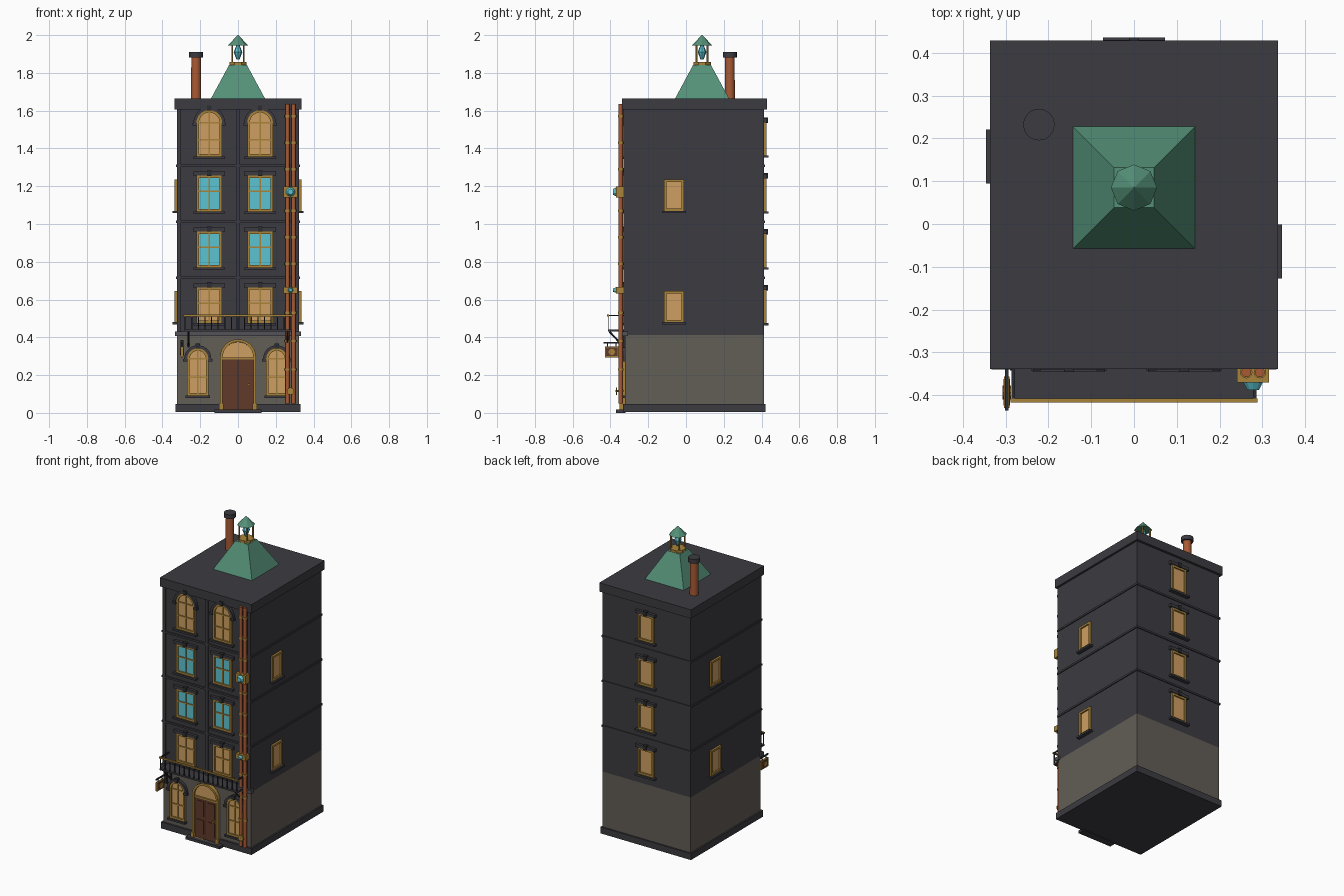
import bpy, bmesh, math
from mathutils import Matrix, Vector

if "Cube" in bpy.data.objects:
    bpy.data.objects.remove(bpy.data.objects["Cube"])

# sRGB palette
PAL = dict(charcoal=(60, 59, 65), iron=(44, 45, 51), stone=(98, 93, 86), grey_trim=(84, 84, 88),
           amber_glass=(207, 159, 98), teal_glass=(92, 196, 210), brass=(170, 132, 58),
           copper=(168, 90, 52), green_roof=(84, 144, 120), door_wood=(96, 58, 42))
NAMES = list(PAL)
MATS = []
for n, c in PAL.items():
    m = bpy.data.materials.new(n)
    m.diffuse_color = [((v / 255 + 0.055) / 1.055) ** 2.4 for v in c] + [1]
    m.use_nodes = True
    m.node_tree.nodes["Principled BSDF"].inputs["Base Color"].default_value = m.diffuse_color
    MATS.append(m)


class Part:
    """Collects coloured primitives into one object; local -y faces outward."""
    def __init__(self, name, M=Matrix()):
        self.name, self.M, self.bm = name, M, bmesh.new()

    def paint(self, verts, mat, smooth=False):
        for f in {f for v in verts for f in v.link_faces}:
            f.material_index = NAMES.index(mat)
            f.smooth = smooth and len(f.verts) == 4

    def box(self, x0, x1, y0, y1, z0, z1, mat):
        S = Matrix.Diagonal((x1 - x0, y1 - y0, z1 - z0, 1))
        T = Matrix.Translation(((x0 + x1) / 2, (y0 + y1) / 2, (z0 + z1) / 2))
        self.paint(bmesh.ops.create_cube(self.bm, size=1, matrix=T @ S)['verts'], mat)

    def rod(self, a, b, r, mat, n=8, r2=None, spin=0, smooth=False):
        a, b = Vector(a), Vector(b)
        R = (b - a).to_track_quat('Z', 'Y').to_matrix().to_4x4()
        M = Matrix.Translation((a + b) / 2) @ R @ Matrix.Rotation(spin, 4, 'Z')
        self.paint(bmesh.ops.create_cone(self.bm, cap_ends=True, segments=n, radius1=r,
                   radius2=r if r2 is None else r2, depth=(b - a).length, matrix=M)['verts'], mat, smooth)

    def plate(self, pts, v, mat):
        self.ring(pts, None, v, mat)

    def ring(self, outer, inner, v, mat, closed=True):
        mk = lambda pts, y: [self.bm.verts.new((u, y, z)) for u, z in pts]
        of, ob = mk(outer, -v), mk(outer, 0.002)
        fs, n = [], len(outer)
        span = range(n if closed else n - 1)
        fs += [(of[i], of[(i + 1) % n], ob[(i + 1) % n], ob[i]) for i in span]
        if inner:
            inf, inb = mk(inner, -v), mk(inner, 0.002)
            for i in span:
                j = (i + 1) % n
                fs += [(of[i], inf[i], inf[j], of[j]), (inf[i], inb[i], inb[j], inf[j]),
                       (ob[i], ob[j], inb[j], inb[i])]
            if not closed:
                fs += [(of[i], ob[i], inb[i], inf[i]) for i in (0, -1)]
        else:
            fs += [of, ob]
        for f in fs:
            self.bm.faces.new(f).material_index = NAMES.index(mat)

    def done(self):
        bmesh.ops.recalc_face_normals(self.bm, faces=self.bm.faces)
        self.bm.transform(self.M)
        me = bpy.data.meshes.new(self.name)
        self.bm.to_mesh(me)
        for m in MATS:
            me.materials.append(m)
        bpy.context.collection.objects.link(bpy.data.objects.new(self.name, me))


def outline(w, z0, z1, arched):
    """Half-width w opening; z1 is the crown of the arch or the flat head."""
    if not arched:
        return [(-w, z0), (w, z0), (w, z1), (-w, z1)]
    return [(-w, z0), (w, z0)] + half_circle(w, z1 - w)


def half_circle(r, zc, n=14):
    return [(r * math.cos(math.pi * i / n), zc + r * math.sin(math.pi * i / n)) for i in range(n + 1)]


def window(name, M, w, z0, z1, glass, arched=False, bars=True, lintel=True, t=0.013, sill=0.016):
    p = Part(name, M)
    p.plate(outline(w - t, z0 + t, z1 - t, arched), 0.004, glass)
    p.ring(outline(w, z0, z1, arched), outline(w - t, z0 + t, z1 - t, arched), 0.013, 'brass')
    if bars:
        zb = z1 - w if arched else z0 + (z1 - z0) * 0.56
        p.box(-0.004, 0.004, -0.009, 0, z0 + t, z1 - t, 'brass')
        for z in ([zb, (z0 + zb) / 2] if arched else [zb]):
            p.box(-w + t, w - t, -0.009, 0, z - 0.004, z + 0.004, 'brass')
    p.box(-w - sill, w + sill, -0.024, 0, z0 - 0.012, z0, 'charcoal')
    if arched:
        p.ring(half_circle(w + 0.016, z1 - w), half_circle(w, z1 - w), 0.018, 'charcoal', False)
        for s in (-1, 1):
            p.box(s * (w + 0.009) - 0.012, s * (w + 0.009) + 0.012, -0.02, 0, z1 - w - 0.014, z1 - w, 'charcoal')
        p.box(-0.011, 0.011, -0.023, 0, z1 - 0.002, z1 + 0.025, 'iron')
    elif lintel:
        p.box(-w - sill, w + sill, -0.018, 0, z1, z1 + 0.02, 'charcoal')
        p.box(-0.012, 0.012, -0.023, 0, z1 - 0.002, z1 + 0.027, 'iron')
    p.done()


YF, YB, XS = -0.322, 0.412, 0.322
front = lambda x: Matrix.Translation((x, YF, 0))
side = lambda x, y, deg: Matrix.Translation((x, y, 0)) @ Matrix.Rotation(math.radians(deg), 4, 'Z')

# walls, plinth, floor bands and cornice
p = Part('walls')
p.box(-XS, XS, YF, YB, 0.04, 0.412, 'stone')
p.box(-XS, XS, YF, YB, 0.412, 1.61, 'charcoal')
p.done()
p = Part('plinth')
p.box(-0.332, 0.332, YF - 0.012, YB + 0.01, 0.004, 0.046, 'charcoal')
p.box(-0.125, 0.125, -0.37, -0.32, 0, 0.018, 'charcoal')
p.done()
p = Part('floor_bands')
for z in (0.715, 1.012, 1.309):
    p.box(-0.328, 0.328, YF - 0.008, YB + 0.006, z - 0.006, z + 0.006, 'charcoal')
p.box(-0.333, 0.333, YF - 0.018, YF + 0.015, 0.408, 0.432, 'grey_trim')
p.done()
p = Part('pilasters')
for x in (-0.312, 0, 0.312):
    p.box(x - 0.01, x + 0.01, YF - 0.008, YF + 0.01, 0.43, 1.61, 'charcoal')
p.done()
p = Part('cornice')
p.box(-0.336, 0.336, -0.338, 0.428, 1.607, 1.665, 'charcoal')
p.done()

# windows on all four sides
for x in (-0.152, 0.117):
    window('upper_arched_window', front(x), 0.068, 1.357, 1.603, 'amber_glass', True)
    for k, g in enumerate(('amber_glass', 'teal_glass', 'teal_glass')):
        z = 0.475 + 0.296 * k
        window('front_window', front(x), 0.068, z, z + 0.19, g)
for x in (-0.213, 0.205):
    window('ground_arched_window', front(x), 0.056, 0.092, 0.342, 'amber_glass', True, sill=0.008)
for z in (0.475, 0.771, 1.067, 1.363):
    window('back_window', side(0, YB, 180), 0.056, z, z + 0.175, 'amber_glass', bars=False)
for z in (0.48, 1.07):
    window('right_window', side(XS, -0.064, 90), 0.053, z, z + 0.165, 'amber_glass', bars=False, lintel=False, sill=0.01)
    window('left_window', side(-XS, 0.158, -90), 0.053, z, z + 0.165, 'amber_glass', bars=False, lintel=False, sill=0.01)

# front door with fanlight
p = Part('front_door', front(0))
p.ring(outline(0.095, 0.018, 0.39, True), outline(0.081, 0.018, 0.376, True), 0.024, 'brass')
p.box(-0.082, 0.082, -0.014, 0, 0.018, 0.285, 'door_wood')
p.plate(half_circle(0.082, 0.293), 0.012, 'amber_glass')
p.box(-0.084, 0.084, -0.02, 0, 0.282, 0.292, 'brass')
for s in (-1, 1):
    p.box(s * 0.089 - 0.011, s * 0.089 + 0.011, -0.03, 0, 0.018, 0.05, 'brass')
    for z0, z1 in ((0.05, 0.14), (0.165, 0.265)):
        p.box(s * 0.04 - 0.026, s * 0.04 + 0.026, -0.018, 0, z0, z1, 'door_wood')
p.box(-0.002, 0.002, -0.016, 0, 0.018, 0.283, 'iron')
p.rod((0.058, -0.014, 0.15), (0.058, -0.027, 0.15), 0.007, 'brass')
p.done()

# balcony
p = Part('balcony')
p.box(-0.286, 0.286, -0.412, -0.32, 0.431, 0.442, 'charcoal')
p.box(-0.288, 0.288, -0.417, -0.407, 0.511, 0.52, 'brass')
for i in range(17):
    x = -0.28 + 0.035 * i
    p.box(x - 0.003, x + 0.003, -0.414, -0.409, 0.44, 0.512, 'iron')
for s in (-1, 1):
    x = s * 0.282
    p.box(x - 0.004, x + 0.004, -0.412, -0.322, 0.512, 0.519, 'iron')
    p.rod((s * 0.262, -0.405, 0.43), (s * 0.262, -0.335, 0.355), 0.005, 'iron', 6)
    p.box(s * 0.262 - 0.005, s * 0.262 + 0.005, -0.336, -0.322, 0.345, 0.43, 'iron')
p.done()

# hanging sign
p = Part('hanging_sign')
p.box(-0.301, -0.293, -0.436, -0.322, 0.368, 0.376, 'iron')
p.box(-0.305, -0.289, -0.334, -0.322, 0.31, 0.385, 'iron')
p.box(-0.303, -0.291, -0.43, -0.356, 0.294, 0.352, 'brass')
p.box(-0.305, -0.289, -0.424, -0.362, 0.3, 0.346, 'door_wood')
p.rod((-0.307, -0.393, 0.323), (-0.287, -0.393, 0.323), 0.017, 'brass', 10)
for y in (-0.415, -0.371):
    p.rod((-0.297, y, 0.35), (-0.297, y, 0.37), 0.003, 'iron', 6)
p.done()

# copper pipes with collars, glowing gauges and valve
p = Part('pipes')
for x in (0.262, 0.294):
    p.rod((x, -0.346, 0.05), (x, -0.346, 1.635), 0.0115, 'copper', 12, smooth=True)
    for z in (0.23, 0.38, 0.53, 0.79, 0.93, 1.07, 1.29, 1.43, 1.57):
        p.rod((x, -0.346, z - 0.006), (x, -0.346, z + 0.006), 0.0145, 'brass', 12)
p.done()
p = Part('gauges')
for z, h in ((1.17, 0.029), (0.65, 0.017)):
    p.box(0.241, 0.315, -0.37, -0.325, z - h, z + h, 'brass')
    p.rod((0.278, -0.369, z), (0.278, -0.387, z), h * 0.85, 'teal_glass', 10, r2=h * 0.5)
p.done()
p = Part('valve')
p.rod((0.278, -0.33, 0.115), (0.278, -0.372, 0.115), 0.005, 'brass')
p.rod((0.278, -0.364, 0.115), (0.278, -0.371, 0.115), 0.02, 'brass', 10)
p.done()

# chimney
p = Part('chimney')
p.rod((-0.222, 0.232, 1.66), (-0.222, 0.232, 1.885), 0.027, 'copper', 16, r2=0.025, smooth=True)
p.rod((-0.222, 0.232, 1.882), (-0.222, 0.232, 1.91), 0.037, 'charcoal', 16, smooth=True)
p.done()

# pyramid roof and lantern cupola
YC, Q = 0.085, math.sqrt(2)
at = lambda z: (0, YC, z)
p = Part('pyramid_roof')
p.rod(at(1.664), at(1.842), 0.143 * Q, 'green_roof', 4, r2=0.047 * Q, spin=math.pi / 4)
p.done()
p = Part('cupola')
p.rod(at(1.84), at(1.858), 0.05, 'brass', 8, spin=math.pi / 8)
p.rod(at(1.87), at(1.91), 0.008, 'teal_glass', 8, r2=0.023)
p.rod(at(1.91), at(1.948), 0.023, 'teal_glass', 8, r2=0.008)
for i in range(4):
    a = math.pi / 4 + i * math.pi / 2
    x, y = 0.042 * math.cos(a), YC + 0.042 * math.sin(a)
    p.rod((x, y, 1.855), (x, y, 1.95), 0.005, 'brass', 6)
p.rod(at(1.945), at(2.0), 0.054, 'green_roof', 8, r2=0.002)
p.done()
